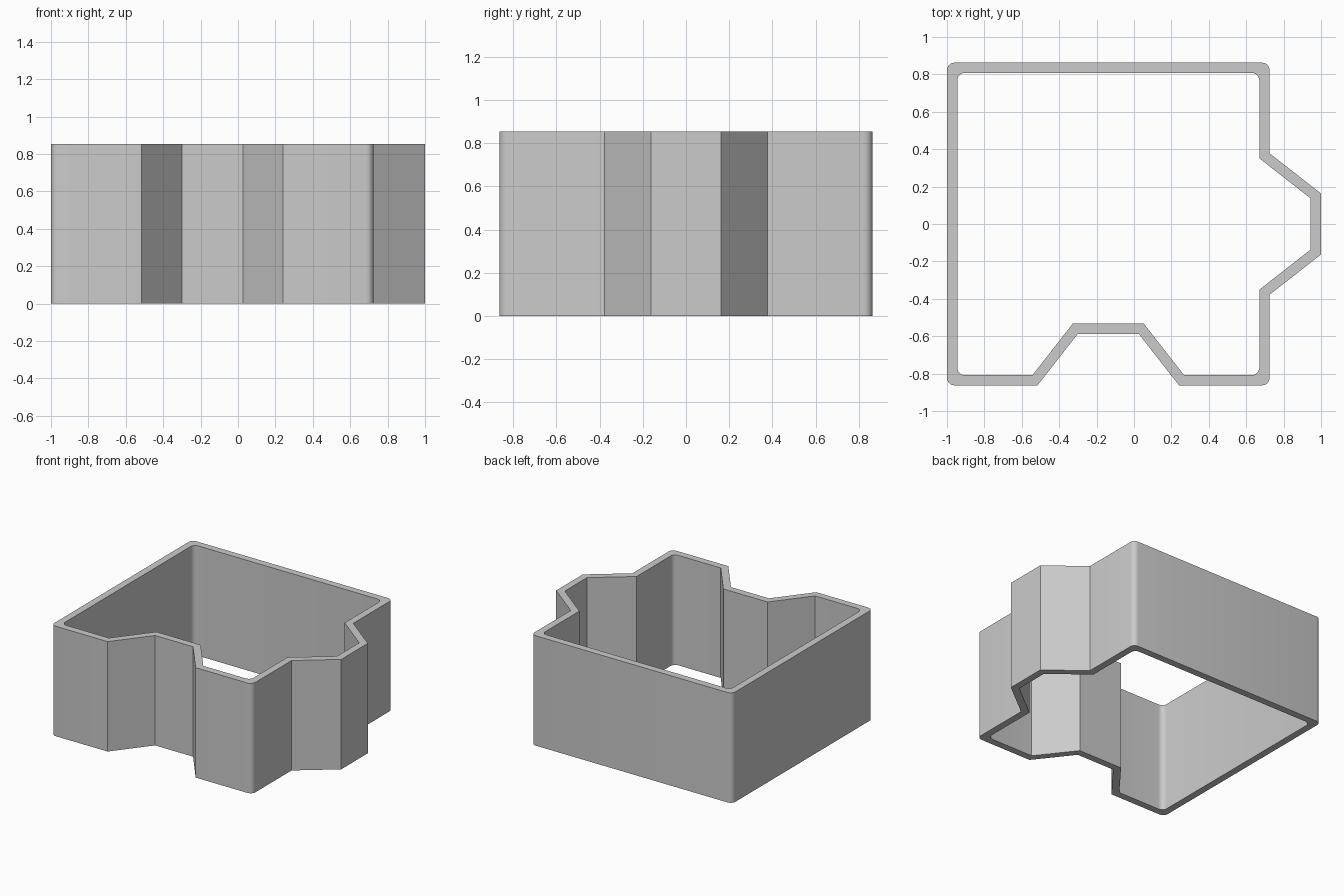
import bpy, bmesh
from math import cos, sin, pi, atan2, tan

if "Cube" in bpy.data.objects:
    bpy.data.objects.remove(bpy.data.objects["Cube"])

HALF, CX = 0.8625, -0.1375      # square body half size and its x centre
WALL, HEIGHT, RADIUS = 0.055, 0.853, 0.04
BASE, TIP, DEPTH = 0.378, 0.163, 0.275   # half widths and depth of the puzzle tab / notch
STEPS = 6
MITRE = tan(atan2(DEPTH, BASE - TIP) / 2)


def rounded_corner(sx, sy, half, start):
    c = half - RADIUS
    return [(CX + sx * c + RADIUS * cos(start + i * pi / 2 / STEPS),
             sy * c + RADIUS * sin(start + i * pi / 2 / STEPS)) for i in range(STEPS + 1)]


def outline(inset):
    """Counter-clockwise cutter profile, moved inward by inset."""
    h, s = HALF - inset, inset * MITRE
    b, t = BASE - s, TIP - s
    tab = [(CX + h, -b), (CX + h + DEPTH, -t), (CX + h + DEPTH, t), (CX + h, b)]
    b, t = BASE + s, TIP + s
    notch = [(CX - b, -h), (CX - t, -h + DEPTH), (CX + t, -h + DEPTH), (CX + b, -h)]
    return (rounded_corner(1, -1, h, -pi / 2) + tab + rounded_corner(1, 1, h, 0)
            + rounded_corner(-1, 1, h, pi / 2) + rounded_corner(-1, -1, h, pi) + notch)


# Puzzle-shaped wall: outer and inner profiles joined at top and bottom
bm = bmesh.new()
outer, inner = outline(0), outline(WALL)
rings = [[bm.verts.new((x, y, z)) for x, y in pts]
         for pts, z in ((outer, 0), (outer, HEIGHT), (inner, HEIGHT), (inner, 0))]
n = len(outer)
for k in range(4):
    a, b = rings[k], rings[(k + 1) % 4]
    for i in range(n):
        j = (i + 1) % n
        bm.faces.new((a[i], a[j], b[j], b[i]))
bmesh.ops.recalc_face_normals(bm, faces=bm.faces)
mesh = bpy.data.meshes.new("puzzle_cutter_wall")
bm.to_mesh(mesh)
bm.free()
wall = bpy.data.objects.new("puzzle_cutter_wall", mesh)
bpy.context.collection.objects.link(wall)

# Smooth rounded corners, crisp folds
bpy.context.view_layer.objects.active = wall
wall.select_set(True)
bpy.ops.object.shade_smooth_by_angle(angle=pi / 6)
